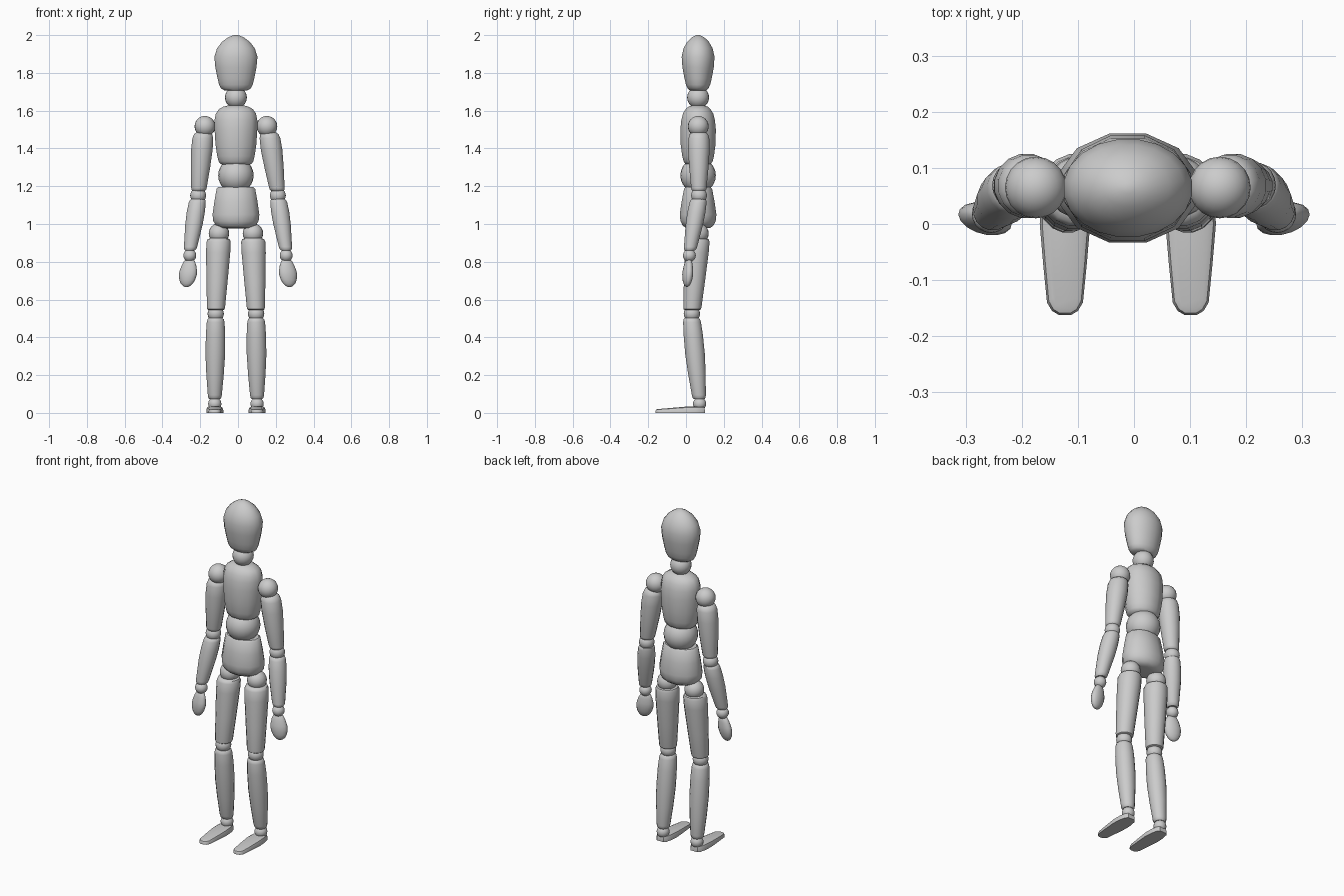
import bpy, bmesh
from math import sin, cos, pi, radians
from mathutils import Vector

if "Cube" in bpy.data.objects:
    bpy.data.objects.remove(bpy.data.objects["Cube"])

CX, CY = -0.011, 0.064      # body axis


def finish(bm, name, angle=40):
    bmesh.ops.recalc_face_normals(bm, faces=bm.faces)
    me = bpy.data.meshes.new(name)
    bm.to_mesh(me)
    bm.free()
    ob = bpy.data.objects.new(name, me)
    bpy.context.collection.objects.link(ob)
    bpy.ops.object.select_all(action='DESELECT')
    ob.select_set(True)
    bpy.context.view_layer.objects.active = ob
    bpy.ops.object.shade_smooth_by_angle(angle=radians(angle))
    return ob


def skin(bm, rings):
    n = len(rings[0])
    for a, b in zip(rings, rings[1:]):
        for i in range(n):
            j = (i + 1) % n
            bm.faces.new((a[i], a[j], b[j], b[i]))
    bm.faces.new(rings[0])
    bm.faces.new(rings[-1])


def loft(name, stations, n=16, yaw=0):
    """Stack elliptical rings: (centre, rx, ry)."""
    bm = bmesh.new()
    k = 1 / cos(pi / n)
    rings = []
    for c, rx, ry in stations:
        ring = []
        for i in range(n):
            t = 2 * pi * (i + 0.5) / n
            x, y = rx * k * cos(t), ry * k * sin(t)
            ring.append(bm.verts.new((c[0] + x * cos(yaw) - y * sin(yaw),
                                      c[1] + x * sin(yaw) + y * cos(yaw), c[2])))
        rings.append(ring)
    skin(bm, rings)
    return finish(bm, name)


def body(name, profile, n=16):
    return loft(name, [((CX, CY, z), rx, ry) for z, rx, ry in profile], n)


def limb(name, a, b, profile, flat=1.0, yaw=0):
    """Tapered limb from a to b, profile of (fraction, radius)."""
    a, b = Vector(a), Vector(b)
    return loft(name, [(a.lerp(b, t), r, r * flat) for t, r in profile], 16, yaw)


def ball(name, c, r):
    bm = bmesh.new()
    bmesh.ops.create_uvsphere(bm, u_segments=20, v_segments=12, radius=r)
    bmesh.ops.translate(bm, verts=bm.verts, vec=c)
    return finish(bm, name)


# Head and torso
body("head", [(2.0, .012, .01), (1.988, .042, .033), (1.965, .073, .057),
              (1.93, .1, .077), (1.885, .114, .087), (1.83, .109, .083),
              (1.77, .097, .072), (1.737, .089, .064), (1.718, .079, .055),
              (1.708, .062, .044)], 20)
ball("neck", (CX, CY, 1.67), .058)
body("chest", [(1.63, .03, .025), (1.622, .065, .05), (1.608, .09, .066),
               (1.585, .106, .08), (1.55, .113, .089), (1.5, .113, .094),
               (1.42, .108, .092), (1.36, .099, .084), (1.332, .092, .077),
               (1.318, .082, .067), (1.31, .06, .05)], 12)
ball("waist", (CX, CY, 1.257), .094)
body("pelvis", [(1.196, .092, .066), (1.187, .102, .074), (1.12, .114, .087),
                (1.05, .124, .097), (1.015, .12, .093), (.992, .105, .082),
                (.98, .085, .065), (.977, .06, .045)], 12)


def leg(tag, s):
    x = lambda d: CX + s * d
    hip, thigh_a, thigh_b = x(.09), x(.091), x(.106)
    knee, ankle = x(.107), x(.112)
    ball("hip_" + tag, (hip, .066, .95), .054)
    limb("thigh_" + tag, (thigh_a, .062, .925), (thigh_b, .033, .545),
         [(0, .045), (.015, .058), (.05, .064), (.2, .064), (.6, .056),
          (.96, .048), (.99, .046), (1, .04)])
    ball("knee_" + tag, (knee, .031, .525), .043)
    limb("shin_" + tag, (knee, .03, .502), (ankle, .07, .073),
         [(0, .036), (.015, .043), (.05, .047), (.2, .051), (.45, .052),
          (.7, .046), (.95, .037), (.985, .034), (1, .028)])
    ball("ankle_" + tag, (ankle, .072, .048), .035)
    # Foot: flat sole outline, sloping narrower top
    half = [(.1, .022), (.085, .034), (.05, .042), (0, .045), (-.07, .039),
            (-.14, .032), (-.155, .023), (-.162, .011)]
    outline = [(w, y) for y, w in half] + [(-w, y) for y, w in reversed(half)]
    bm = bmesh.new()
    rings = []
    for k, h in ((1, 0), (1, .45), (.9, .85), (.68, 1)):
        rings.append([bm.verts.new((ankle + w * k, -.03 + (y + .03) * (1 - (1 - k) * .25),
                      h * min(.035, .02 + (y + .162) * .08))) for w, y in outline])
    skin(bm, rings)
    finish(bm, "foot_" + tag)


def arm(tag, s, shoulder, top):
    ball("shoulder_" + tag, (shoulder, .065, 1.517), .055)
    limb("upper_arm_" + tag, (top, .068, 1.485), (s * .208, .068, 1.176),
         [(0, .035), (.03, .048), (.1, .055), (.3, .057), (.6, .051),
          (.95, .041), (.98, .039), (1, .033)])
    ball("elbow_" + tag, (s * .211, .069, 1.151), .042)
    limb("forearm_" + tag, (s * .213, .067, 1.132), (s * .254, .021, .86),
         [(0, .034), (.02, .041), (.07, .045), (.25, .048), (.5, .046),
          (.93, .035), (.97, .033), (1, .026)])
    ball("wrist_" + tag, (s * .255, .018, .833), .034)
    limb("hand_" + tag, (s * .256, .014, .812), (s * .273, .005, .667),
         [(0, .018), (.05, .028), (.2, .038), (.4, .046), (.55, .048),
          (.75, .042), (.88, .032), (.96, .02), (1, .008)],
         flat=.56, yaw=s * radians(15))


for tag, s, shoulder, top in (("left", -1, -.175, -.184), ("right", 1, .153, .165)):
    leg(tag, s)
    arm(tag, s, shoulder, top)
